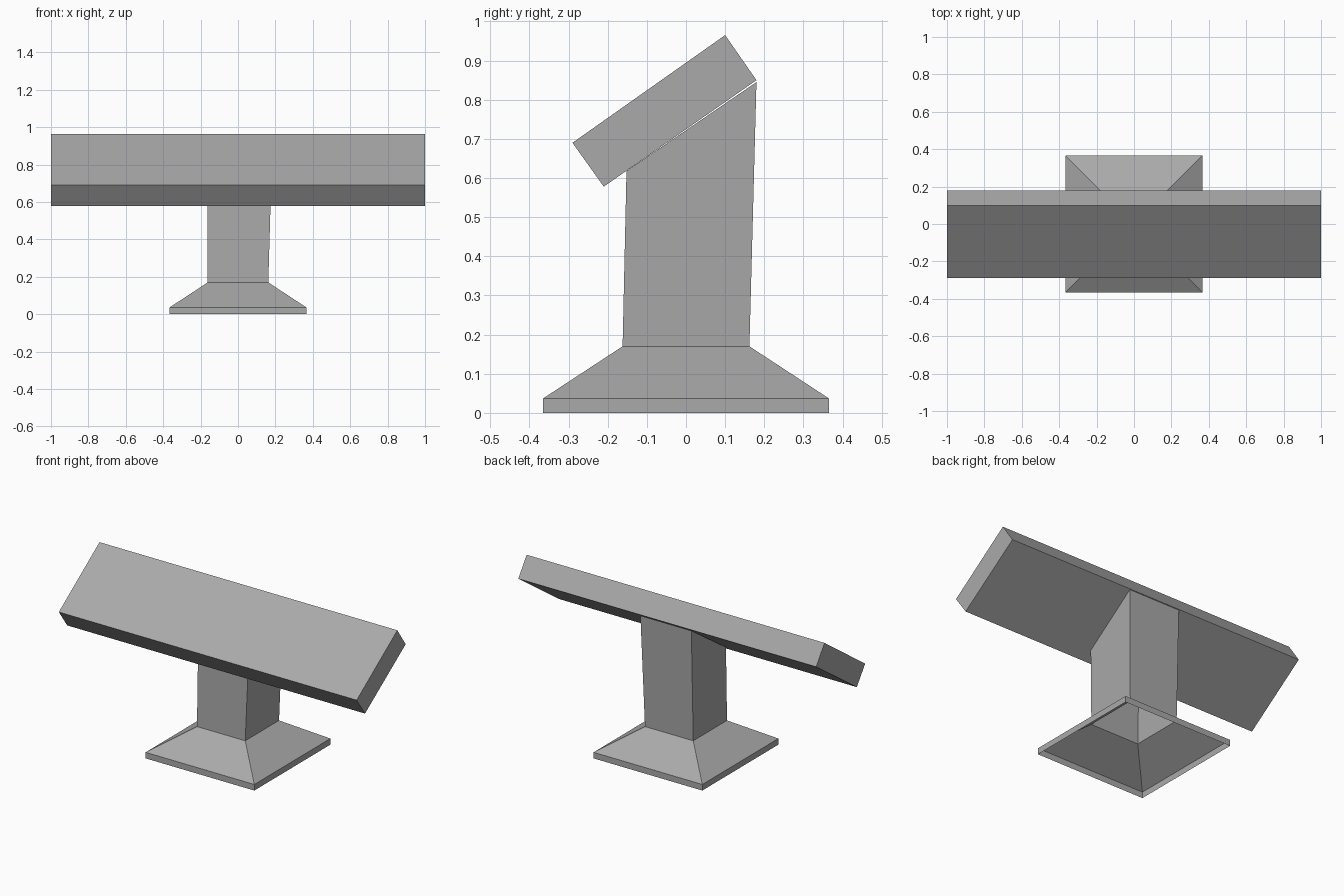
import bpy

cube = bpy.data.objects.get("Cube")
if cube:
    bpy.data.objects.remove(cube, do_unlink=True)

# One plain grey for every part
grey = bpy.data.materials.new("plain_grey")
grey.use_nodes = True
color = (0.4, 0.4, 0.4, 1)
grey.diffuse_color = color
grey.node_tree.nodes["Principled BSDF"].inputs["Base Color"].default_value = color


def loft(name, rings, cap_start=False, cap_end=False):
    """Join four-cornered rings with flat walls, optionally capping the ends."""
    verts = [p for ring in rings for p in ring]
    faces = []
    for r in range(len(rings) - 1):
        for i in range(4):
            a, b = r * 4 + i, r * 4 + (i + 1) % 4
            faces.append((a, b, b + 4, a + 4))
    if cap_start:
        faces.append((3, 2, 1, 0))
    if cap_end:
        last = len(verts) - 4
        faces.append(tuple(range(last, last + 4)))
    mesh = bpy.data.meshes.new(name)
    mesh.from_pydata(verts, [], faces)
    mesh.materials.append(grey)
    obj = bpy.data.objects.new(name, mesh)
    bpy.context.collection.objects.link(obj)
    return obj


def square(half, z):
    return [(-half, -half, z), (half, -half, z), (half, half, z), (-half, half, z)]


# Hollow flared foot, open underneath
foot_top = square(0.162, 0.17)
loft("flared_foot", [square(0.365, 0), square(0.365, 0.037), foot_top])

# Hollow post, leaning slightly outward, with a sloped top
post_top = [(-0.162, -0.152, 0.618), (0.175, -0.152, 0.618),
            (0.18, 0.18, 0.845), (-0.162, 0.18, 0.845)]
loft("post", [foot_top, post_top], cap_end=True)

# Long tilted board resting on the post
profile = [(-0.29, 0.69), (-0.21, 0.578), (0.18, 0.85), (0.1, 0.965)]
loft("tilted_board", [[(x, y, z) for y, z in profile] for x in (-1, 1)],
     cap_start=True, cap_end=True)
